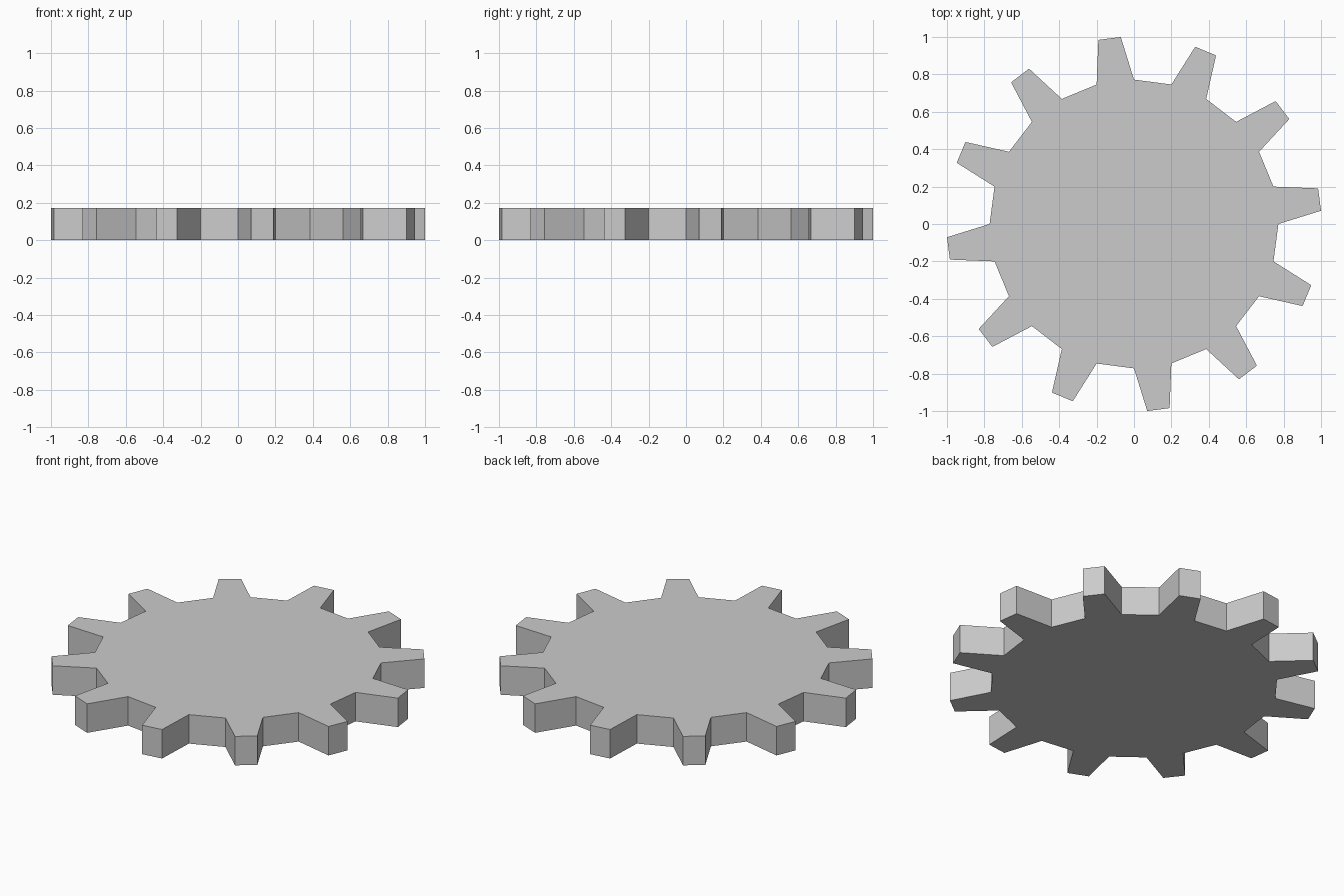
import bpy, bmesh
from math import cos, sin, radians

if "Cube" in bpy.data.objects:
    bpy.data.objects.remove(bpy.data.objects["Cube"])

TEETH = 12
ROOT_R, TIP_R = 0.772, 1.0025
HEIGHT = 0.172

# One tooth: (angle in degrees, radius), repeated around the disc
tooth = [(0, ROOT_R), (4.05, TIP_R), (10.95, TIP_R), (15, ROOT_R)]

bm = bmesh.new()
outline = []
for i in range(TEETH):
    for angle, r in tooth:
        a = radians(angle + i * 360 / TEETH)
        outline.append(bm.verts.new((r * cos(a), r * sin(a), 0)))

# Flat gear face extruded into a solid plate
face = bm.faces.new(outline)
ext = bmesh.ops.extrude_face_region(bm, geom=[face], use_keep_orig=True)
top = [g for g in ext["geom"] if isinstance(g, bmesh.types.BMVert)]
bmesh.ops.translate(bm, verts=top, vec=(0, 0, HEIGHT))
bmesh.ops.recalc_face_normals(bm, faces=bm.faces)

mesh = bpy.data.meshes.new("gear_wheel")
bm.to_mesh(mesh)
bm.free()
gear = bpy.data.objects.new("gear_wheel", mesh)
bpy.context.collection.objects.link(gear)
